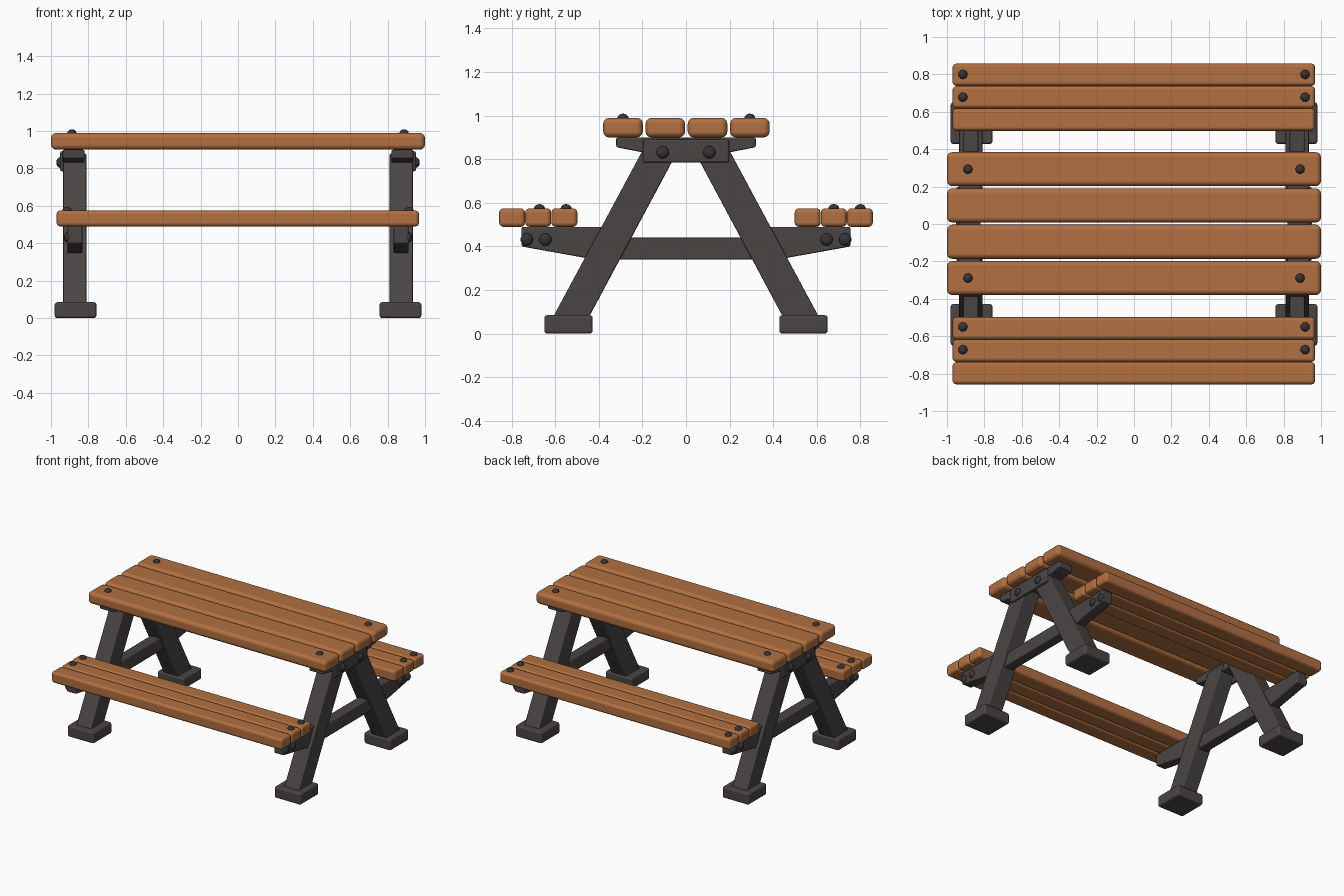
import bpy
import bmesh
from math import radians
from mathutils import Matrix

default = bpy.data.objects.get("Cube")
if default:
    bpy.data.objects.remove(default, do_unlink=True)


def make_material(name, rgb):
    mat = bpy.data.materials.new(name)
    mat.use_nodes = True
    mat.diffuse_color = (*rgb, 1)
    mat.node_tree.nodes["Principled BSDF"].inputs["Base Color"].default_value = (*rgb, 1)
    return mat


WOOD = make_material("warm wood", (0.44, 0.16, 0.052))
IRON = make_material("dark frame", (0.068, 0.06, 0.058))
BOLT = make_material("bolt metal", (0.035, 0.035, 0.037))


def finish(name, bm, mat, bevel=0.0, segments=3):
    bmesh.ops.recalc_face_normals(bm, faces=bm.faces)
    mesh = bpy.data.meshes.new(name)
    bm.to_mesh(mesh)
    bm.free()
    mesh.materials.append(mat)
    obj = bpy.data.objects.new(name, mesh)
    bpy.context.collection.objects.link(obj)
    bpy.ops.object.select_all(action="DESELECT")
    obj.select_set(True)
    bpy.context.view_layer.objects.active = obj
    bpy.ops.object.shade_smooth_by_angle(angle=radians(40))
    if bevel:
        mod = obj.modifiers.new("rounded edges", "BEVEL")
        mod.width = bevel
        mod.segments = segments
        mod.limit_method = "ANGLE"
        mod.angle_limit = radians(25)
        mod.harden_normals = True
    return obj


def extrude_x(name, profile, x0, x1, mat, bevel, segments=2):
    """Sweep a (y, z) outline from x0 to x1."""
    bm = bmesh.new()
    face = bm.faces.new([bm.verts.new((x0, y, z)) for y, z in profile])
    new = bmesh.ops.extrude_face_region(bm, geom=[face])["geom"]
    verts = [v for v in new if isinstance(v, bmesh.types.BMVert)]
    bmesh.ops.translate(bm, verts=verts, vec=(x1 - x0, 0, 0))
    return finish(name, bm, mat, bevel, segments)


def box(name, x0, x1, y0, y1, z0, z1, mat, bevel, segments=3):
    return extrude_x(name, [(y0, z0), (y1, z0), (y1, z1), (y0, z1)],
                     x0, x1, mat, bevel, segments)


def bolt(name, loc, radius, scale):
    """Flattened round head, half sunk into its surface."""
    bm = bmesh.new()
    bmesh.ops.create_uvsphere(bm, u_segments=16, v_segments=10, radius=radius)
    bmesh.ops.transform(bm, matrix=Matrix.Translation(loc) @ Matrix.Diagonal((*scale, 1)),
                        verts=bm.verts)
    return finish(name, bm, BOLT)


def mirrored(half):
    return half + [(-y, z) for y, z in reversed(half)]


# Table top planks
for i in range(4):
    y = -0.289 + 0.194 * i
    box(f"table_plank_{i + 1}", -1, 1, y - 0.091, y + 0.091, 0.9, 0.99, WOOD, 0.028)

# Bench planks, the same set on both sides
for label, centre in (("front", -0.678), ("back", 0.678)):
    for i in range(3):
        y = centre + 0.12 * (i - 1)
        box(f"{label}_bench_plank_{i + 1}", -0.97, 0.968, y - 0.0595, y + 0.0595,
            0.49, 0.575, WOOD, 0.02)

# Outlines of the frame parts
top_beam = mirrored([(-0.32, 0.9), (-0.32, 0.855), (-0.2, 0.832)])
seat_beam = mirrored([(-0.33, 0.44), (-0.37, 0.49), (-0.755, 0.49),
                      (-0.755, 0.40), (-0.42, 0.34)])

for label, s in (("right", -1), ("left", 1)):
    # Cross beams and joining plate
    extrude_x(f"{label}_top_beam", top_beam, s * 0.82, s * 0.937, IRON, 0.008)
    extrude_x(f"{label}_seat_beam", seat_beam, s * 0.832, s * 0.912, IRON, 0.008)
    box(f"{label}_joining_plate", s * 0.925, s * 0.952, -0.197, 0.197, 0.785, 0.892,
        IRON, 0.01, 2)
    # Slanted legs and feet
    for end, t in (("front", 1), ("back", -1)):
        leg = [(-0.632, 0.035), (-0.467, 0.035), (-0.015, 0.88), (-0.178, 0.88)]
        extrude_x(f"{label}_{end}_leg", [(t * y, z) for y, z in leg],
                  s * 0.811, s * 0.935, IRON, 0.007)
        box(f"{label}_{end}_foot", s * 0.757, s * 0.98, t * 0.428, t * 0.65,
            0, 0.085, IRON, 0.014)
        # Side bolts
        bolt(f"{label}_{end}_plate_bolt", (s * 0.95, t * 0.107, 0.832), 0.029, (0.75, 1, 1))
        for n, y in enumerate((0.73, 0.645)):
            bolt(f"{label}_{end}_beam_bolt_{n + 1}", (s * 0.91, t * y, 0.432),
                 0.029, (0.75, 1, 1))
    # Bolts through the planks
    for n, y in enumerate((-0.289, 0.293)):
        bolt(f"{label}_table_bolt_{n + 1}", (s * 0.888, y, 0.988), 0.025, (1, 1, 0.85))
    for n, y in enumerate((-0.672, -0.55, 0.678, 0.8)):
        bolt(f"{label}_bench_bolt_{n + 1}", (s * 0.915, y, 0.573), 0.025, (1, 1, 0.85))
